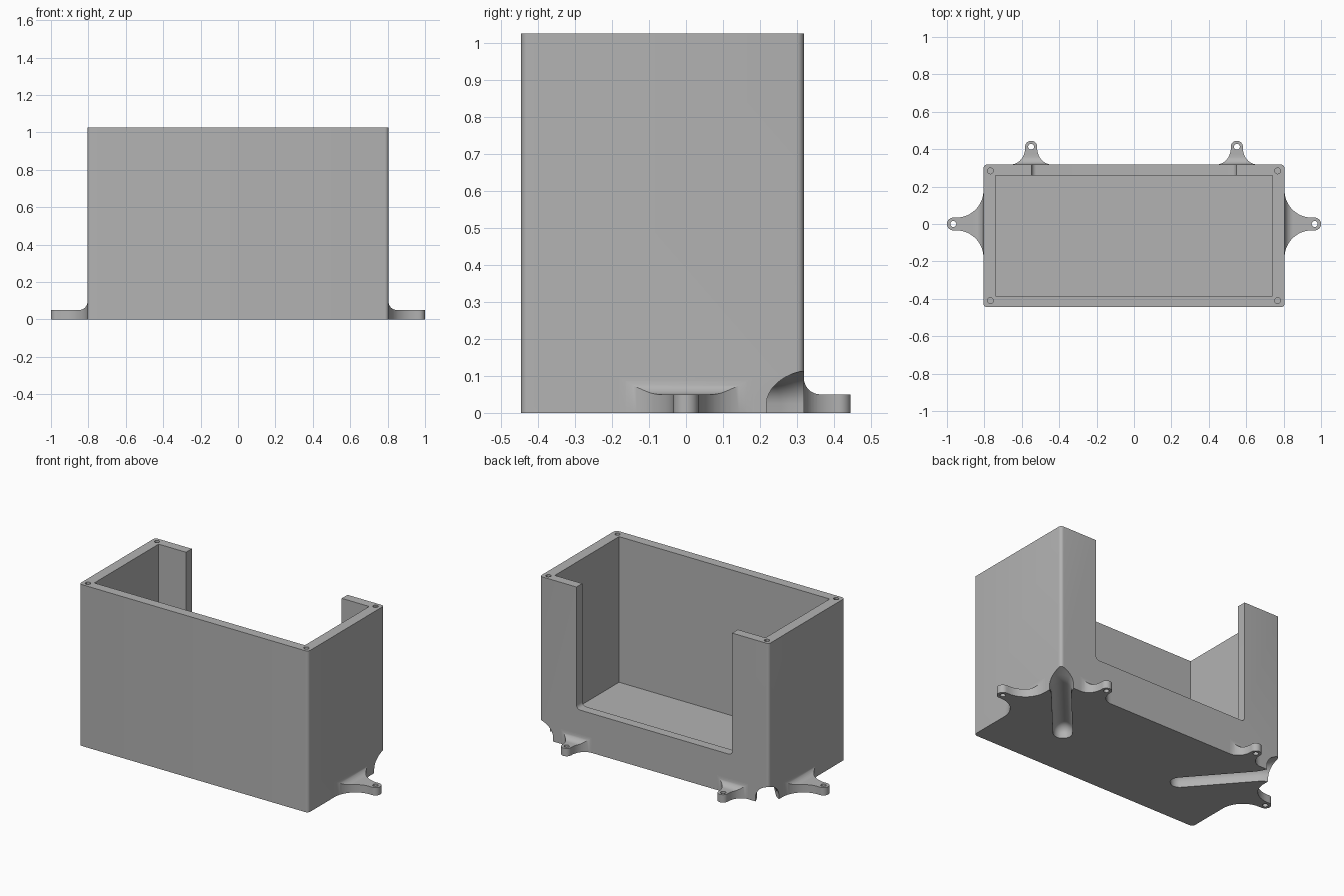
import bpy, bmesh
from math import sin, cos, pi, sqrt, hypot
from mathutils import Vector

if "Cube" in bpy.data.objects:
    bpy.data.objects.remove(bpy.data.objects["Cube"])

grey = bpy.data.materials.new("plain grey")
grey.use_nodes = True
grey.diffuse_color = (0.45, 0.45, 0.45, 1)
grey.node_tree.nodes["Principled BSDF"].inputs["Base Color"].default_value = (0.45, 0.45, 0.45, 1)


def loft(name, rings):
    """Closed solid skinned through rings of equal point count."""
    bm = bmesh.new()
    rows = [[bm.verts.new(p) for p in ring] for ring in rings]
    n = len(rows[0])
    for a, b in zip(rows, rows[1:]):
        for i in range(n):
            j = (i + 1) % n
            bm.faces.new((a[i], a[j], b[j], b[i]))
    bm.faces.new(rows[0][::-1])
    bm.faces.new(rows[-1])
    bmesh.ops.recalc_face_normals(bm, faces=bm.faces)
    mesh = bpy.data.meshes.new(name)
    bm.to_mesh(mesh)
    bm.free()
    mesh.materials.append(grey)
    ob = bpy.data.objects.new(name, mesh)
    bpy.context.collection.objects.link(ob)
    return ob


def rounded_rect(x0, x1, y0, y1, r, steps=6):
    pts = []
    for k, (cx, cy) in enumerate([(x1 - r, y1 - r), (x0 + r, y1 - r), (x0 + r, y0 + r), (x1 - r, y0 + r)]):
        for i in range(steps + 1):
            a = (k + i / steps) * pi / 2
            pts.append((cx + r * cos(a), cy + r * sin(a)))
    return pts


def prism(name, outline, z0, z1):
    return loft(name, [[(x, y, z) for x, y in outline] for z in (z0, z1)])


def circle(cx, cy, r, n=20):
    return [(cx + r * cos(2 * pi * i / n), cy + r * sin(2 * pi * i / n)) for i in range(n)]


def cut(target, cutter):
    mod = target.modifiers.new("cut", "BOOLEAN")
    mod.operation, mod.solver, mod.object = "DIFFERENCE", "EXACT", cutter
    bpy.ops.object.select_all(action="DESELECT")
    bpy.context.view_layer.objects.active = target
    target.select_set(True)
    bpy.ops.object.modifier_apply(modifier=mod.name)
    bpy.data.objects.remove(cutter)


def smooth(ob):
    bpy.ops.object.select_all(action="DESELECT")
    bpy.context.view_layer.objects.active = ob
    ob.select_set(True)
    bpy.ops.object.shade_smooth_by_angle(angle=pi / 6)


# Box shell with open top
W, FRONT, BACK, H = 0.805, -0.445, 0.318, 1.025
body = prism("box_body", rounded_rect(-W, W, FRONT, BACK, 0.02), 0, H)
cut(body, prism("cavity", [(-0.74, -0.385), (0.74, -0.385), (0.74, 0.26), (-0.74, 0.26)], 0.10, 1.2))

# Back opening with softened lower corners
opening = rounded_rect(-0.547, 0.547, 0.25, 1.3, 0.025)
cut(body, loft("opening", [[(x, y, z) for x, z in opening] for y in (0.2, 0.4)]))

# Screw holes in the rim
for sx in (-1, 1):
    for y in (-0.41, 0.284):
        cut(body, prism("screw_hole", circle(sx * 0.768, y, 0.016, 12), H - 0.12, H + 0.1))

# Diagonal arched channels under the floor, flared at the back corners
stations = [(-0.1, 0.09), (0, 0.09), (0.04, 0.078), (0.07, 0.068), (0.10, 0.059), (0.13, 0.055)]
stations += [(0.57 + 0.055 * sin(a * pi / 12), 0.055 * cos(a * pi / 12)) for a in range(6)]
for sx in (-1, 1):
    d = Vector((-sx * 0.41, -0.47, 0)).normalized()
    side = Vector((-d.y, d.x, 0))
    corner = Vector((sx * W, BACK, 0))
    rings = []
    for s, r in stations:
        profile = [(-r, -0.05)] + [(-r * cos(i * pi / 14), 0.025 + r * sin(i * pi / 14)) for i in range(15)] + [(r, -0.05)]
        rings.append([corner + d * s + side * p + Vector((0, 0, z)) for p, z in profile])
    cut(body, loft("channel", rings))
smooth(body)


def mounting_tab(name, origin, out, base, neck, flare, length, hole_r):
    """Lug with concave sides, a fillet up the wall, a round tip and a hole."""
    out = Vector(out)
    side = Vector((-out.y, out.x, 0))
    origin = Vector(origin)
    fillet, thick = 0.045, 0.05
    us = {round(flare * (1 - cos(i * pi / 24)), 4) for i in range(13)}
    us |= {round(fillet * (1 - cos(i * pi / 16)), 4) for i in range(9)}
    us |= {round(length - neck + neck * sin(i * pi / 20), 4) for i in range(10)}
    us.add(length - 0.0002)
    rings = []
    for u in [-0.02] + sorted(us):
        v = max(u, 0)
        half = neck
        if v < flare:
            half += (base - neck) * (1 - sqrt(1 - (1 - v / flare) ** 2))
        if v > length - neck:
            half = sqrt(max(neck ** 2 - (v - length + neck) ** 2, 0))
        top = thick
        if v < fillet:
            top += fillet * (1 - sqrt(1 - (1 - v / fillet) ** 2))
        rings.append([origin + out * u + side * p + Vector((0, 0, z))
                      for p, z in ((-half, 0), (half, 0), (half, top), (-half, top))])
    tab = loft(name, rings)
    c = origin + out * (length - neck)
    cut(tab, prism("tab_hole", circle(c.x, c.y, hole_r), -0.1, 0.2))
    smooth(tab)


# Side and back mounting tabs
for sx, label in ((1, "left"), (-1, "right")):
    mounting_tab("side_tab_" + label, (sx * W, 0, 0), (sx, 0, 0), 0.18, 0.034, 0.145, 1 - W, 0.016)
    mounting_tab("back_tab_" + label, (sx * 0.55, BACK, 0), (0, 1, 0), 0.11, 0.032, 0.09, 0.445 - BACK, 0.016)
